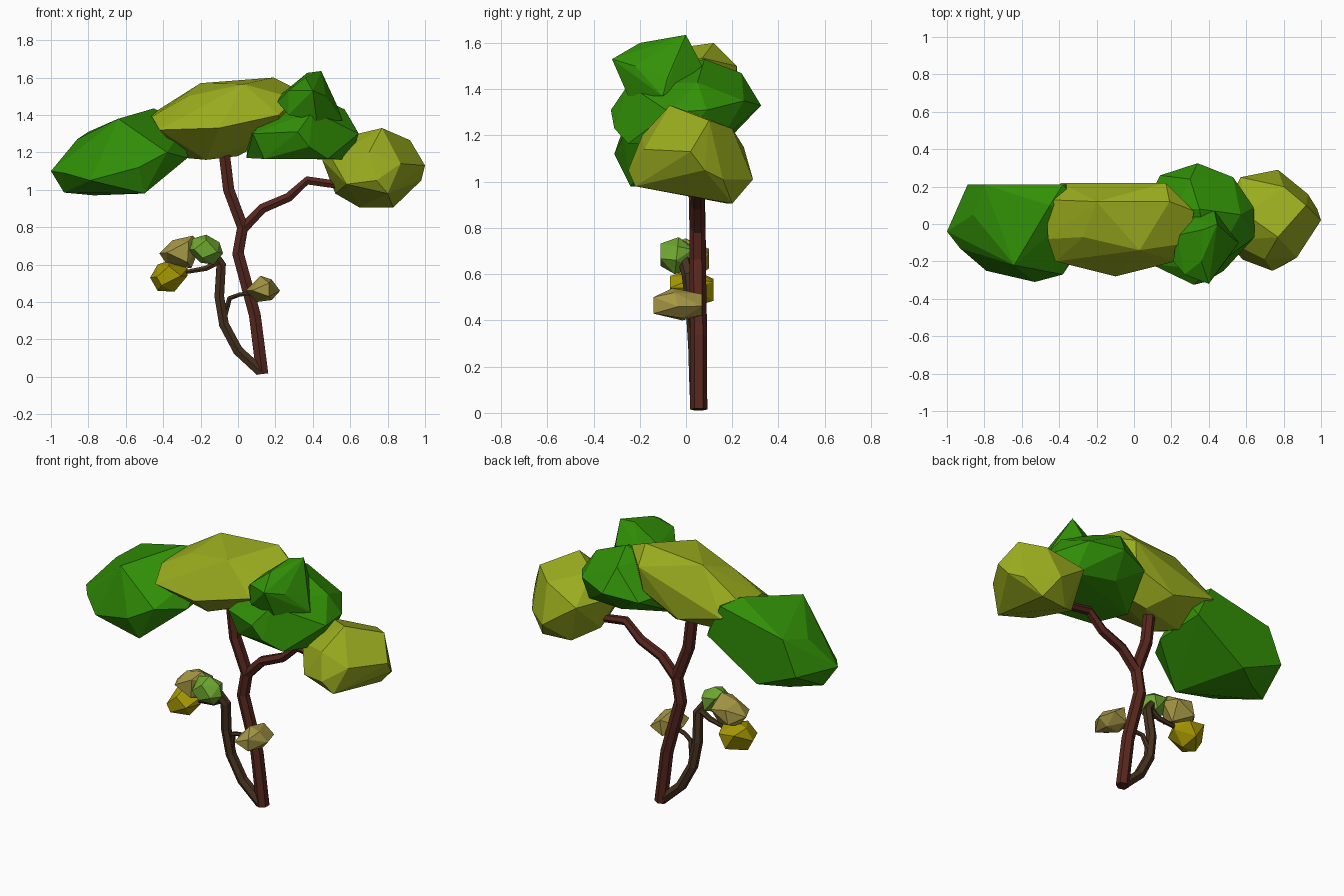
import bpy
import bmesh
import math
from mathutils import Vector

if "Cube" in bpy.data.objects:
    bpy.data.objects.remove(bpy.data.objects["Cube"], do_unlink=True)


def make_material(name, red, green, blue):
    material = bpy.data.materials.new(name)
    material.use_nodes = True
    colour = (red, green, blue, 1)
    material.diffuse_color = colour
    material.node_tree.nodes["Principled BSDF"].inputs["Base Color"].default_value = colour
    return material


deep_green = make_material("deep green leaves", .031, .28, .002)
olive = make_material("olive leaves", .32, .41, .013)
light_green = make_material("light green leaves", .16, .39, .03)
gold = make_material("gold leaves", .39, .32, .001)
tan = make_material("tan leaves", .38, .31, .06)
red_bark = make_material("red brown bark", .095, .02, .013)
dark_bark = make_material("dark brown bark", .064, .032, .014)


def finish(name, bm, material):
    """Turn a bmesh into a flat shaded, single coloured object."""
    bmesh.ops.recalc_face_normals(bm, faces=bm.faces[:])
    mesh = bpy.data.meshes.new(name)
    bm.to_mesh(mesh)
    bm.free()
    mesh.materials.append(material)
    part = bpy.data.objects.new(name, mesh)
    bpy.context.collection.objects.link(part)
    return part


def crown(name, material, corners):
    """Wrap the corner points in broad convex facets."""
    bm = bmesh.new()
    for corner in corners:
        bm.verts.new(corner)
    result = bmesh.ops.convex_hull(bm, input=bm.verts[:])
    inner = [g for g in result["geom_interior"] if isinstance(g, bmesh.types.BMVert)]
    bmesh.ops.delete(bm, geom=inner, context="VERTS")
    bmesh.ops.dissolve_limit(bm, angle_limit=math.radians(4),
                             verts=bm.verts[:], edges=bm.edges[:])
    return finish(name, bm, material)


def leaf_cluster(name, material, outline, front, back, tilt):
    """Small nugget of leaves: a front outline with smaller rings before and behind."""
    centre_x = sum(x for x, z in outline) / len(outline)
    centre_z = sum(z for x, z in outline) / len(outline)
    middle = (front + back) / 2
    corners = []
    for i, (x, z) in enumerate(outline):
        corners.append((x, middle + tilt * (z - centre_z), z))
        depth = back if i % 2 else front
        corners.append((centre_x + (x - centre_x) * .65, depth,
                        centre_z + (z - centre_z) * .65))
    return crown(name, material, corners)


def limb(name, material, path, start_radius, end_radius, sides=6):
    """Faceted tapering tube following a bent path."""
    bm = bmesh.new()
    points = [Vector(p) for p in path]
    last = len(points) - 1
    rings = []
    for i, point in enumerate(points):
        tangent = (points[min(i + 1, last)] - points[max(i - 1, 0)]).normalized()
        across = tangent.cross(Vector((0, 1, 0))).normalized()
        depth = across.cross(tangent).normalized()
        radius = start_radius + (end_radius - start_radius) * i / last
        ring = []
        for k in range(sides):
            angle = math.tau * (k + .5) / sides
            offset = across * math.cos(angle) + depth * math.sin(angle)
            ring.append(bm.verts.new(point + offset * radius))
        rings.append(ring)
    for lower, upper in zip(rings, rings[1:]):
        for k in range(sides):
            n = (k + 1) % sides
            bm.faces.new((lower[k], lower[n], upper[n], upper[k]))
    bm.faces.new(rings[0])
    bm.faces.new(rings[-1])
    return finish(name, bm, material)


# Trunk and its large side branch
limb("trunk", red_bark,
     [(.13, .055, .015), (.09, .055, .33), (0, .05, .66), (.025, .05, .8),
      (-.05, .045, 1), (-.08, .045, 1.25)], .037, .034)
limb("side_branch", red_bark,
     [(.015, .05, .78), (.13, .05, .9), (.27, .05, .96), (.37, .05, 1.05),
      (.58, .05, 1.02)], .032, .024)

# Slender second stem with two twigs
limb("second_stem", dark_bark,
     [(.12, .05, .03), (0, .045, .14), (-.075, .04, .28), (-.1, .03, .43),
      (-.09, .01, .6), (-.14, -.01, .67)], .032, .028)
limb("right_twig", dark_bark,
     [(-.07, .04, .33), (-.045, .02, .42), (.01, 0, .44), (.1, -.02, .45)], .016, .011)
limb("left_twig", dark_bark,
     [(-.1, .01, .62), (-.17, .01, .58), (-.28, .02, .56)], .02, .012)

# Large crowns, each from its main corners
crown("left_crown", deep_green,
      [(-1, -.04, 1.1), (-.93, -.13, 1.09), (-.93, 0, .985), (-.77, .1, .97),
       (-.89, .21, 1.1), (-.86, .05, 1.27), (-.8, .21, 1.31), (-.64, -.22, 1.38),
       (-.45, .1, 1.435), (-.38, .21, 1.4), (-.79, -.25, 1.05), (-.53, -.31, 1.12),
       (-.5, -.24, .98), (-.62, .2, .985), (-.38, -.27, 1.2), (-.27, -.1, 1.17),
       (-.28, .1, 1.35), (-.29, .21, 1.2)])
crown("middle_crown", olive,
      [(-.47, .13, 1.4), (-.46, -.08, 1.39), (-.39, .22, 1.33), (-.42, -.2, 1.32),
       (-.27, -.07, 1.5), (-.2, .12, 1.57), (.19, .12, 1.6), (.17, .22, 1.5),
       (.03, -.14, 1.565), (.32, .07, 1.535), (.3, -.1, 1.49), (.22, -.2, 1.4),
       (-.1, -.28, 1.33), (-.17, -.05, 1.16), (-.28, .05, 1.17), (0, .1, 1.18),
       (.22, 0, 1.3), (-.1, .22, 1.25), (.15, .2, 1.35)])
crown("right_crown", deep_green,
      [(.045, 0, 1.17), (.08, -.21, 1.3), (.14, .26, 1.3), (.06, .1, 1.32),
       (.34, .325, 1.33), (.53, .25, 1.35), (.3, .24, 1.47), (.35, .08, 1.53),
       (.22, .08, 1.48), (.57, .05, 1.43), (.64, .09, 1.31), (.645, -.07, 1.3),
       (.6, -.05, 1.16), (.48, -.25, 1.165), (.32, -.325, 1.31), (.38, -.31, 1.23),
       (.4, -.25, 1.42), (.14, -.2, 1.165), (.3, .2, 1.2), (.55, .15, 1.18)])
crown("top_crown", deep_green,
      [(.37, -.03, 1.625), (.445, 0, 1.635), (.43, .07, 1.5), (.3, .03, 1.5),
       (.23, -.06, 1.51), (.21, -.2, 1.47), (.27, -.27, 1.53), (.4, -.32, 1.53),
       (.36, -.2, 1.6), (.47, -.22, 1.5), (.53, -.08, 1.45), (.56, -.1, 1.37),
       (.42, -.25, 1.37), (.27, -.26, 1.4)])
crown("far_right_crown", olive,
      [(.77, -.07, 1.33), (.6, .05, 1.29), (.92, .1, 1.265), (.8, .2, 1.23),
       (.57, .25, 1.15), (.45, 0, 1.16), (.5, -.09, 1.17), (1, .02, 1.13),
       (.98, .08, 1.05), (.93, .16, 1.01), (.77, .29, 1.01), (.83, .2, .905),
       (.65, .18, .905), (.52, .08, .98), (.58, -.19, 1.03), (.8, -.22, .98),
       (.74, -.25, 1.05), (.87, -.18, 1.14), (.7, -.19, 1.2)])

# Small leaf clusters on the second stem
leaf_cluster("gold_cluster", gold,
             [(-.47, .53), (-.43, .6), (-.37, .62), (-.27, .58), (-.27, .54),
              (-.34, .455), (-.43, .46)], -.07, .12, .1)
leaf_cluster("upper_tan_cluster", tan,
             [(-.42, .66), (-.35, .73), (-.24, .755), (-.2, .7), (-.25, .58),
              (-.38, .6)], -.07, .1, -.2)
leaf_cluster("light_green_cluster", light_green,
             [(-.27, .68), (-.24, .74), (-.17, .76), (-.1, .72), (-.08, .66),
              (-.13, .6), (-.2, .61)], -.11, .03, .1)
leaf_cluster("right_tan_cluster", tan,
             [(.04, .46), (.12, .54), (.18, .52), (.225, .46), (.18, .41),
              (.1, .4)], -.14, .07, -.3)
